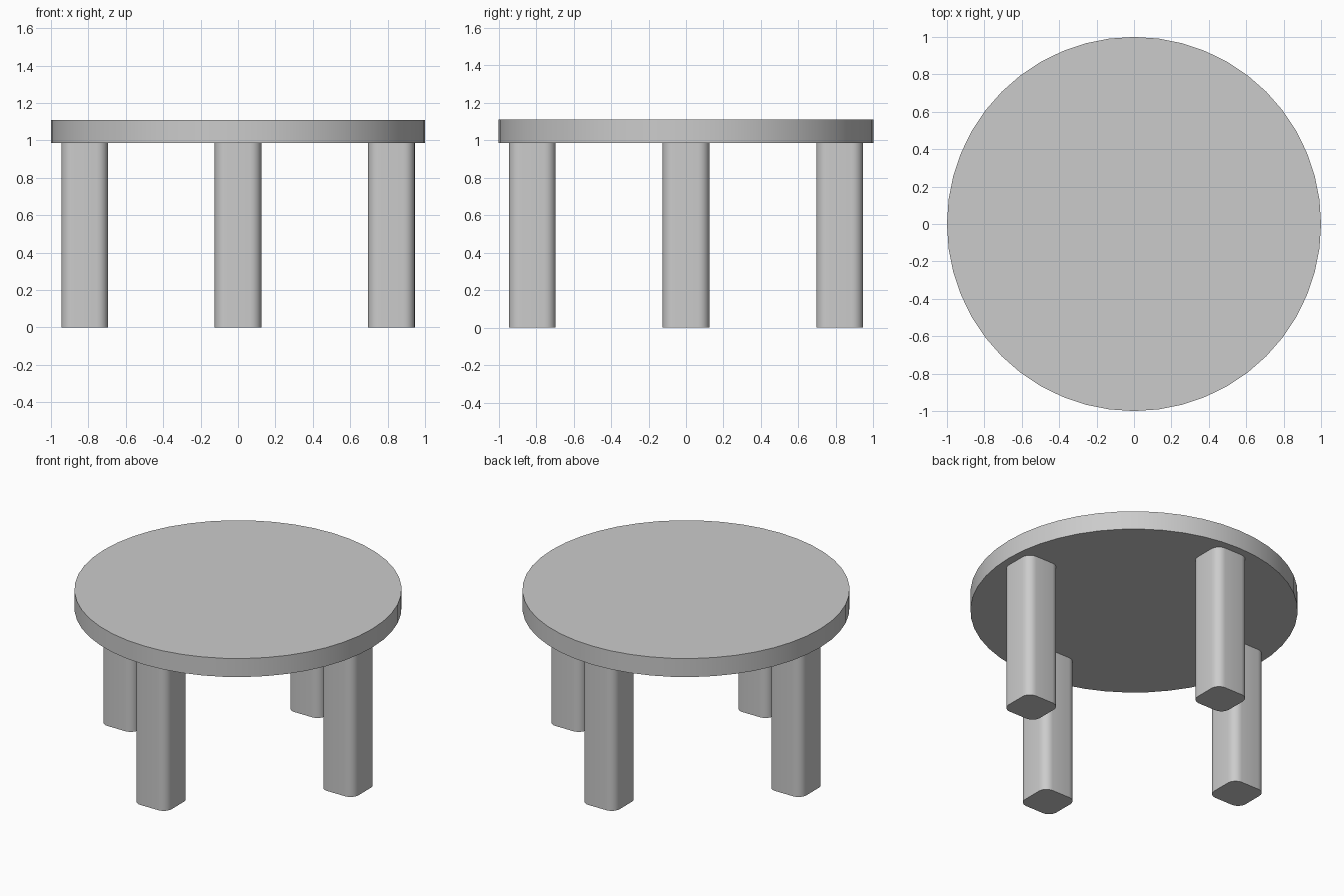
import bpy
import math

cube = bpy.data.objects.get("Cube")
if cube:
    bpy.data.objects.remove(cube, do_unlink=True)

LEG_HEIGHT = 0.985
TOP_HEIGHT = 1.11
LEG_WIDTH = 0.25
LEG_OFFSET = 0.82

# One plain grey for the whole table
grey = bpy.data.materials.new("plain_grey")
grey.use_nodes = True
colour = (0.6, 0.6, 0.6, 1)
grey.diffuse_color = colour
grey.node_tree.nodes["Principled BSDF"].inputs["Base Color"].default_value = colour


def finish(obj, name):
    obj.name = name
    obj.data.materials.append(grey)
    bpy.ops.object.shade_smooth_by_angle(angle=math.radians(35))


def add_leg(name, x, y):
    bpy.ops.mesh.primitive_cube_add(size=1, location=(x, y, LEG_HEIGHT / 2))
    leg = bpy.context.object
    leg.scale = (LEG_WIDTH, LEG_WIDTH, LEG_HEIGHT)
    bpy.ops.object.transform_apply(location=False, rotation=False, scale=True)
    # Round only the four upright edges
    weights = leg.data.attributes.new("bevel_weight_edge", "FLOAT", "EDGE")
    for edge in leg.data.edges:
        a, b = (leg.data.vertices[i].co for i in edge.vertices)
        weights.data[edge.index].value = float(abs(a.z - b.z) > 0.5)
    bevel = leg.modifiers.new("rounded_corners", "BEVEL")
    bevel.limit_method = "WEIGHT"
    bevel.width = 0.06
    bevel.segments = 6
    bpy.ops.object.modifier_apply(modifier=bevel.name)
    finish(leg, name)


# Round tabletop
bpy.ops.mesh.primitive_cylinder_add(
    vertices=48, radius=1, depth=TOP_HEIGHT - LEG_HEIGHT,
    location=(0, 0, (TOP_HEIGHT + LEG_HEIGHT) / 2))
finish(bpy.context.object, "tabletop")

# Four legs, one on each side
for side, x, y in (("left", 1, 0), ("right", -1, 0), ("front", 0, -1), ("back", 0, 1)):
    add_leg(side + "_leg", x * LEG_OFFSET, y * LEG_OFFSET)
